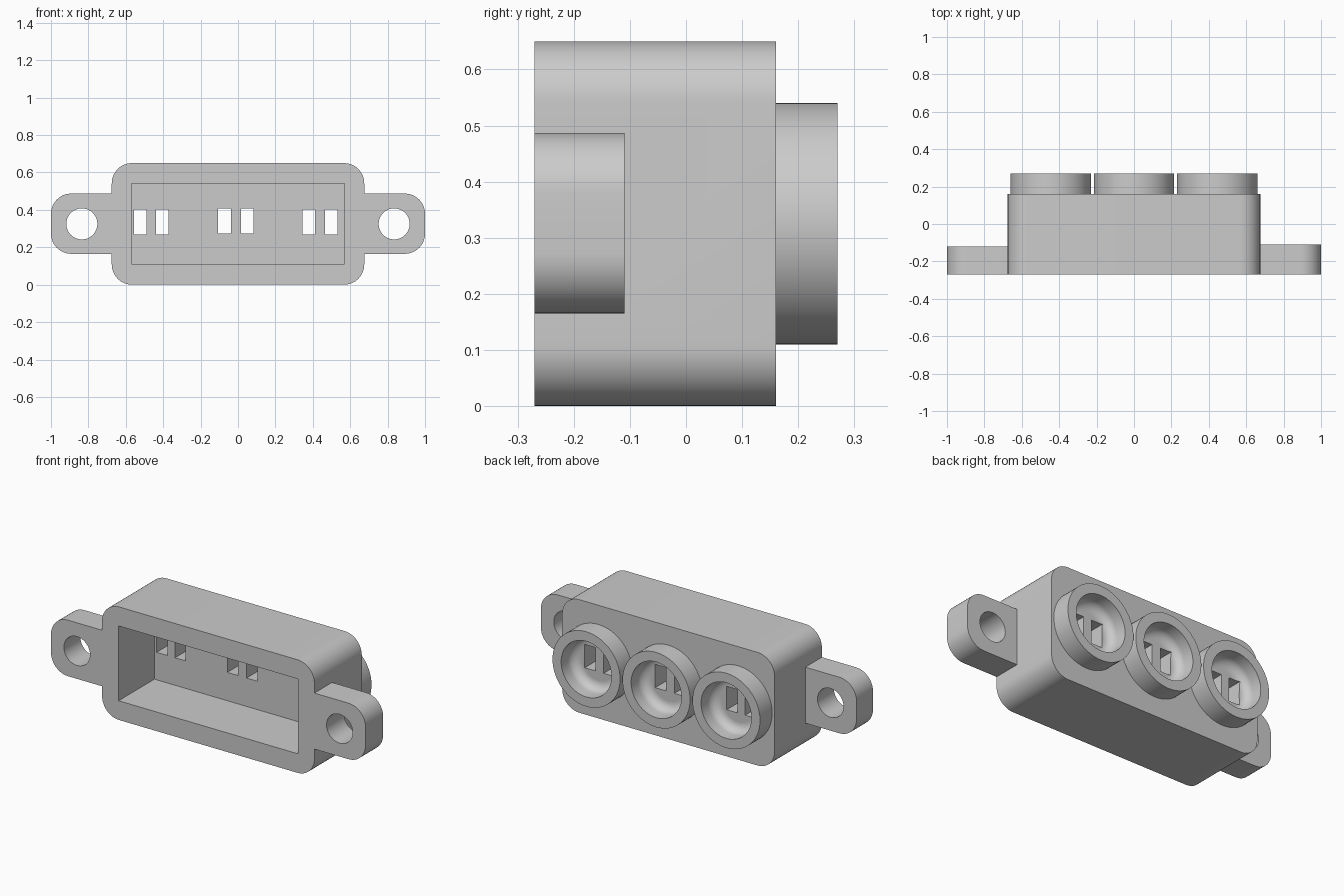
import bpy, bmesh, math
from mathutils import Matrix

cube = bpy.data.objects.get("Cube")
if cube:
    bpy.data.objects.remove(cube, do_unlink=True)

grey = bpy.data.materials.new("grey plastic")
grey.use_nodes = True
COLOUR = (0.6, 0.6, 0.6, 1)
grey.diffuse_color = COLOUR
grey.node_tree.nodes["Principled BSDF"].inputs["Base Color"].default_value = COLOUR

FRONT, BACK, RIM = -0.27, 0.16, 0.27
MID_Z = 0.325


def make_object(name, bm):
    bmesh.ops.recalc_face_normals(bm, faces=bm.faces)
    mesh = bpy.data.meshes.new(name)
    bm.to_mesh(mesh)
    bm.free()
    mesh.materials.append(grey)
    obj = bpy.data.objects.new(name, mesh)
    bpy.context.collection.objects.link(obj)
    return obj


def block(name, x0, x1, y0, y1, z0, z1, radius=0, rounded=lambda x: True):
    """Box whose chosen front-to-back edges are rounded."""
    bm = bmesh.new()
    bmesh.ops.create_cube(bm, size=1)
    for v in bm.verts:
        v.co.x = x0 if v.co.x < 0 else x1
        v.co.y = y0 if v.co.y < 0 else y1
        v.co.z = z0 if v.co.z < 0 else z1
    if radius:
        edges = [e for e in bm.edges
                 if abs(e.verts[0].co.y - e.verts[1].co.y) > 0.01 and rounded(e.verts[0].co.x)]
        bmesh.ops.bevel(bm, geom=edges, offset=radius, segments=12,
                        profile=0.5, affect='EDGES')
    return make_object(name, bm)


def drill(name, x, radius):
    bm = bmesh.new()
    bmesh.ops.create_cone(bm, cap_ends=True, segments=48, radius1=radius,
                          radius2=radius, depth=1,
                          matrix=Matrix.Translation((x, 0, MID_Z)) @ Matrix.Rotation(math.pi / 2, 4, 'X'))
    return make_object(name, bm)


def combine(target, tool, operation):
    """Apply a boolean and discard the tool."""
    mod = target.modifiers.new(operation.lower(), 'BOOLEAN')
    mod.operation, mod.object, mod.solver = operation, tool, 'EXACT'
    graph = bpy.context.evaluated_depsgraph_get()
    graph.update()
    target_mesh = bpy.data.meshes.new_from_object(target.evaluated_get(graph))
    target.modifiers.clear()
    target.data = target_mesh
    bpy.data.objects.remove(tool, do_unlink=True)


def socket_cup(name, x):
    """Lathed ring with a rounded inner floor."""
    fillet, inner, outer = 0.05, 0.16, 0.215
    profile = [(outer, BACK), (outer, RIM), (inner, RIM)]
    for i in range(9):
        a = i / 8 * math.pi / 2
        profile.append((inner - fillet + fillet * math.cos(a),
                        BACK + fillet - fillet * math.sin(a)))
    bm = bmesh.new()
    steps = 64
    rings = []
    for s in range(steps):
        a = 2 * math.pi * s / steps
        rings.append([bm.verts.new((x + r * math.cos(a), y, MID_Z + r * math.sin(a)))
                      for r, y in profile])
    for s in range(steps):
        a, b = rings[s], rings[(s + 1) % steps]
        for i in range(len(profile)):
            j = (i + 1) % len(profile)
            bm.faces.new((a[i], a[j], b[j], b[i]))
    return make_object(name, bm)


# Housing with mounting ears
housing = block("housing", -0.675, 0.675, FRONT, BACK, 0, 0.65, 0.108)
for side, back in ((-1, -0.12), (1, -0.11)):
    x0, x1 = sorted((side * 0.62, side))
    ear = block("mounting_ear", x0, x1, FRONT, back, 0.165, 0.487, 0.108,
                lambda x: abs(x) > 0.9)
    combine(housing, ear, 'UNION')
    combine(housing, drill("ear_hole", side * 0.835, 0.083), 'DIFFERENCE')

# Front cavity
combine(housing, block("cavity", -0.57, 0.57, FRONT - 0.1, 0.055, 0.11, 0.54), 'DIFFERENCE')

# Socket cups on the back, each with two through slots
parts = [housing]
sockets = (("right", -0.445, (-0.522, -0.405), 0.335),
           ("middle", 0, (-0.072, 0.05), 0.34),
           ("left", 0.445, (0.378, 0.498), 0.335))
for label, x, slots, z in sockets:
    cup = socket_cup(label + "_socket_cup", x)
    for sx in slots:
        for part in (housing, cup):
            slot = block("slot", sx - 0.034, sx + 0.034, 0, 0.3, z - 0.067, z + 0.067)
            combine(part, slot, 'DIFFERENCE')
    parts.append(cup)

# Smooth rounded surfaces, keep edges sharp
bpy.ops.object.select_all(action='DESELECT')
for part in parts:
    part.select_set(True)
bpy.context.view_layer.objects.active = housing
bpy.ops.object.shade_smooth_by_angle(angle=math.radians(30))
